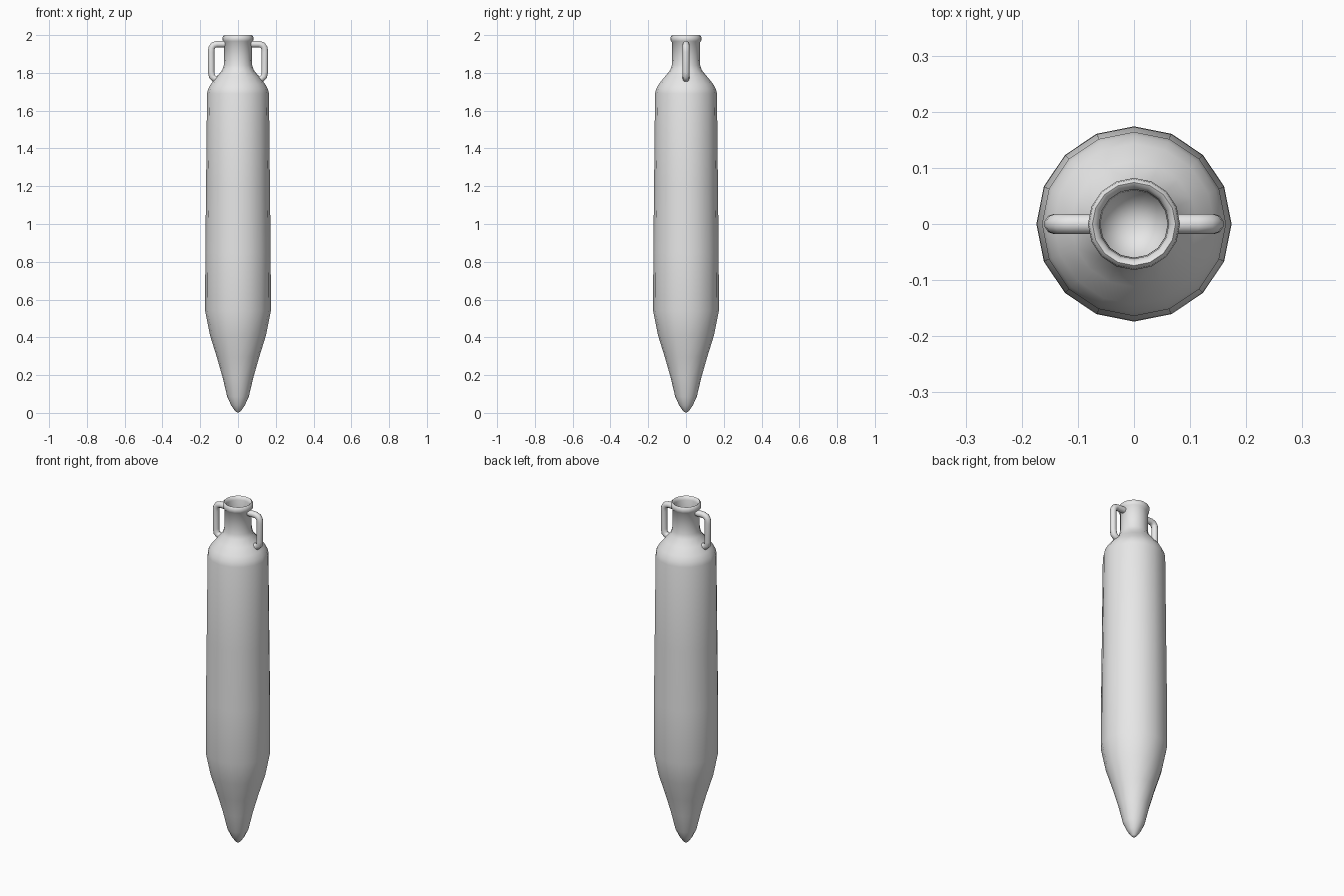
import bpy
import bmesh
from math import cos, sin, tau, radians

SIDES = 16

cube = bpy.data.objects.get("Cube")
if cube:
    bpy.data.objects.remove(cube, do_unlink=True)

# Single clay colour
clay = bpy.data.materials.new("grey_clay")
clay.use_nodes = True
clay.diffuse_color = (0.8, 0.8, 0.8, 1)
clay.node_tree.nodes["Principled BSDF"].inputs["Base Color"].default_value = (0.8, 0.8, 0.8, 1)


def smooth(obj, angle):
    bpy.ops.object.select_all(action="DESELECT")
    obj.select_set(True)
    bpy.context.view_layer.objects.active = obj
    bpy.ops.object.shade_smooth_by_angle(angle=radians(angle))


def lathe(name, profile):
    """Revolve (radius, height) points around z; zero radius makes a pole."""
    bm = bmesh.new()
    rings = []
    for r, z in profile:
        if r == 0:
            rings.append([bm.verts.new((0, 0, z))] * SIDES)
        else:
            rings.append([bm.verts.new((r * cos(tau * i / SIDES), r * sin(tau * i / SIDES), z))
                          for i in range(SIDES)])
    for low, high in zip(rings, rings[1:]):
        for i in range(SIDES):
            j = (i + 1) % SIDES
            corners = dict.fromkeys((low[i], low[j], high[j], high[i]))
            bm.faces.new(list(corners))
    mesh = bpy.data.meshes.new(name)
    bm.to_mesh(mesh)
    bm.free()
    mesh.materials.append(clay)
    obj = bpy.data.objects.new(name, mesh)
    bpy.context.collection.objects.link(obj)
    smooth(obj, 65)
    return obj


def handle(name, side):
    """Round tube from the neck, out and down to the shoulder."""
    path = [(.065, 1.952), (.112, 1.952), (.130, 1.947), (.140, 1.932), (.142, 1.91),
            (.142, 1.805), (.138, 1.782), (.125, 1.769), (.10, 1.768)]
    curve = bpy.data.curves.new(name, "CURVE")
    curve.dimensions = "3D"
    curve.bevel_depth = 0.018
    curve.bevel_resolution = 3
    curve.use_fill_caps = True
    spline = curve.splines.new("POLY")
    spline.points.add(len(path) - 1)
    for point, (x, z) in zip(spline.points, path):
        point.co = (side * x, 0, z, 1)
    curve.materials.append(clay)
    obj = bpy.data.objects.new(name, curve)
    bpy.context.collection.objects.link(obj)
    bpy.ops.object.select_all(action="DESELECT")
    obj.select_set(True)
    bpy.context.view_layer.objects.active = obj
    bpy.ops.object.convert(target="MESH")
    smooth(bpy.context.view_layer.objects.active, 50)


# Jar: pointed foot, long body, shoulder, neck, rolled rim, then the inner wall
outside = [(0, 0), (.014, .008), (.036, .04), (.057, .085), (.082, .19), (.112, .295),
           (.148, .41), (.174, .54), (.173, .85), (.169, 1.2), (.164, 1.69), (.158, 1.715),
           (.143, 1.742), (.112, 1.78), (.083, 1.815), (.075, 1.84), (.073, 1.87),
           (.073, 1.96), (.080, 1.968), (.082, 1.98), (.080, 1.994), (.074, 2.0)]
inside = [(.067, 1.996), (.062, 1.98), (.060, 1.84), (.075, 1.80), (.148, 1.69),
          (.158, .54), (.133, .42), (.066, .19), (0, .08)]
lathe("jar_body", outside + inside)

for label, side in (("left", 1), ("right", -1)):
    handle(label + "_handle", side)
